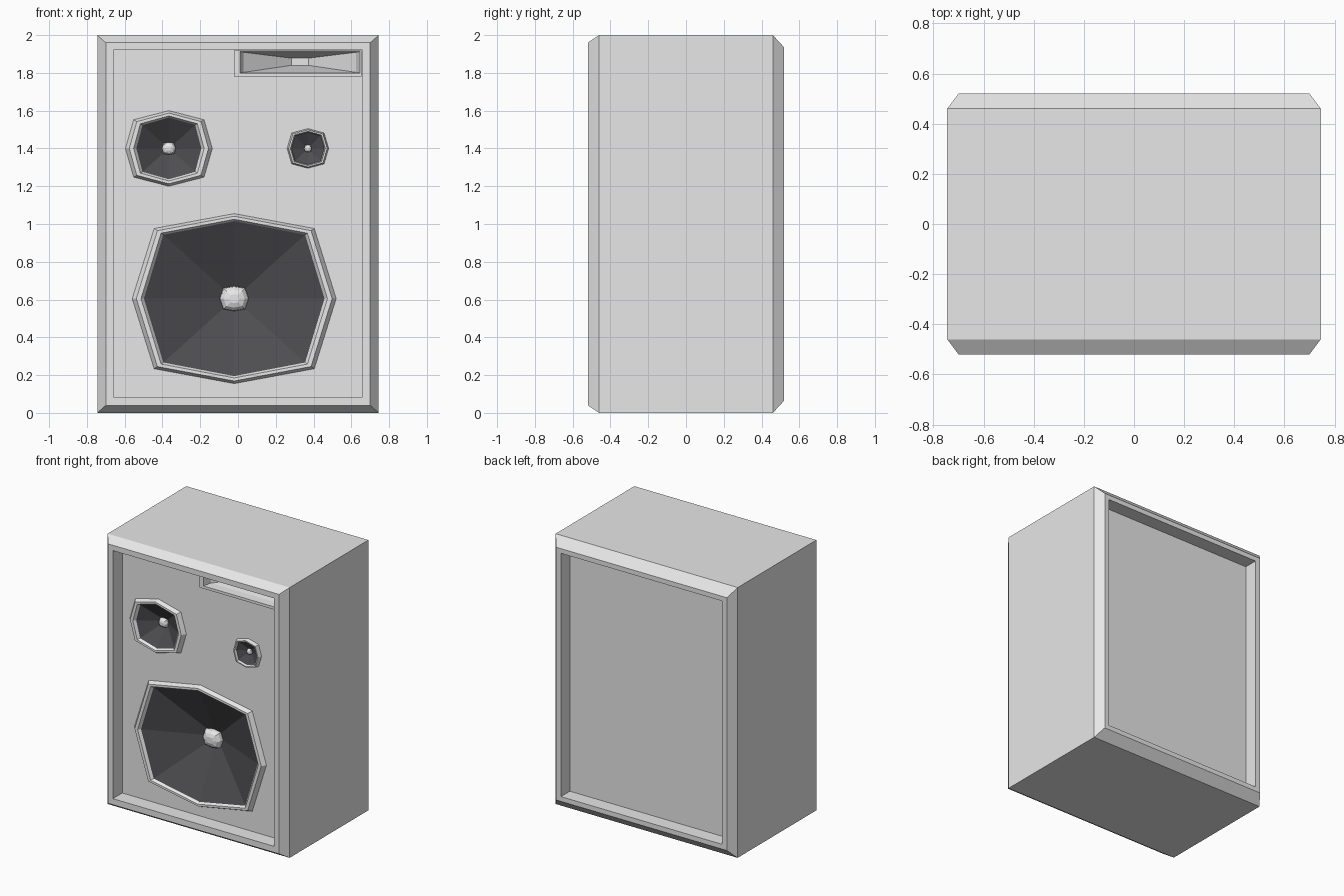
import bpy
import bmesh
from math import cos, sin, pi

cube = bpy.data.objects.get("Cube")
if cube:
    bpy.data.objects.remove(cube, do_unlink=True)


def material(name, rgb):
    m = bpy.data.materials.new(name)
    m.use_nodes = True
    m.diffuse_color = (*rgb, 1)
    m.node_tree.nodes["Principled BSDF"].inputs["Base Color"].default_value = (*rgb, 1)
    return m


GREY = material("light grey", (0.8, 0.8, 0.8))
DARK = material("charcoal cone", (0.075, 0.073, 0.08))

PANEL_Y = -0.41


def rect(x0, x1, z0, z1, y):
    """Rectangle facing the front, counter-clockwise."""
    return [(x0, y, z0), (x1, y, z0), (x1, y, z1), (x0, y, z1)]


def octagon(cx, cz, rx, rz, y, kx=0.71, kz=0.71):
    """Stretched octagon; kx and kz place the diagonal corners."""
    out = []
    for i in range(8):
        c, s = cos(i * pi / 4), sin(i * pi / 4)
        if i % 2:
            c, s = (kx if c > 0 else -kx), (kz if s > 0 else -kz)
        out.append((cx + rx * c, y, cz + rz * s))
    return out


def finish(bm, name, mat):
    mesh = bpy.data.meshes.new(name)
    bm.to_mesh(mesh)
    bm.free()
    mesh.materials.append(mat)
    obj = bpy.data.objects.new(name, mesh)
    bpy.context.collection.objects.link(obj)
    return obj


def loft(name, rings, mat, start=False, end=False):
    """Skin a series of closed rings, from outer to inner, and cap the ends."""
    bm = bmesh.new()
    loops = [[bm.verts.new(p) for p in r] for r in rings]
    for a, b in zip(loops, loops[1:]):
        n = len(a)
        for i in range(n):
            j = (i + 1) % n
            bm.faces.new((a[i], a[j], b[j], b[i]))
    if start:
        bm.faces.new(loops[0][::-1])
    if end:
        bm.faces.new(loops[-1])
    return finish(bm, name, mat)


# Cabinet shell with chamfered ends and recesses at the front and back
loft("cabinet", [
    rect(-0.66, 0.66, 0.10, 1.90, 0.415),
    rect(-0.66, 0.66, 0.10, 1.90, 0.52),
    rect(-0.70, 0.70, 0.065, 1.935, 0.52),
    rect(-0.745, 0.745, 0, 2, 0.46),
    rect(-0.745, 0.745, 0, 2, -0.46),
    rect(-0.70, 0.70, 0.04, 1.96, -0.52),
    rect(-0.66, 0.66, 0.085, 1.92, -0.52),
    rect(-0.66, 0.66, 0.085, 1.92, PANEL_Y),
], GREY, start=True)

holes = []


def speaker(name, cx, cz, outer, inner, cap, depth, corner, cap_height):
    """Rim, cone and dust cap of one driver."""
    (ox, oz), (ix, iz), (cap_x, cap_z) = outer, inner, cap

    def ring(t, y):
        # t runs from the rim's outer edge (0) to the cone's edge (1)
        return octagon(cx, cz, ox + (ix - ox) * t, oz + (iz - oz) * t, y, *corner)

    front = PANEL_Y - 0.03
    loft(name + "_rim", [
        ring(0, PANEL_Y), ring(0.35, front), ring(0.75, front), ring(1, PANEL_Y - 0.012),
    ], GREY)
    holes.append(ring(0.9, PANEL_Y))
    loft(name + "_cone", [
        ring(1, PANEL_Y - 0.012),
        octagon(cx, cz, cap_x * 0.9, cap_z * 0.9, depth, *corner),
    ], DARK, end=True)
    dome = [(1, 0), (0.95, 0.45), (0.72, 0.8), (0.35, 1)]
    loft(name + "_cap", [
        octagon(cx, cz, cap_x * r, cap_z * r, depth - 0.005 - cap_height * h, 0.75, 0.85)
        for r, h in dome
    ], GREY, end=True)


speaker("woofer", -0.02, 0.605, (0.54, 0.45), (0.478, 0.41), (0.077, 0.066),
        -0.25, (0.785, 0.825), 0.05)
speaker("midrange", -0.366, 1.4, (0.23, 0.2), (0.172, 0.163), (0.037, 0.033),
        -0.335, (0.81, 0.76), 0.03)
speaker("tweeter", 0.37, 1.4, (0.11, 0.105), (0.087, 0.086), (0.02, 0.02),
        -0.385, (0.78, 0.78), 0.02)

# Horn: thin frame, short mouth and a flare down to the throat
loft("horn", [
    rect(-0.02, 0.655, 1.78, 1.918, PANEL_Y),
    rect(-0.02, 0.655, 1.78, 1.918, PANEL_Y - 0.01),
    rect(0.01, 0.645, 1.80, 1.912, PANEL_Y - 0.01),
    rect(0.03, 0.625, 1.803, 1.909, PANEL_Y + 0.05),
    rect(0.283, 0.373, 1.84, 1.878, PANEL_Y + 0.25),
], GREY, end=True)
holes.append(rect(0.0, 0.65, 1.79, 1.915, PANEL_Y))

# Front panel with openings for the drivers and the horn
bm = bmesh.new()
edges = []
for loop in [rect(-0.66, 0.66, 0.085, 1.92, PANEL_Y)] + holes:
    verts = [bm.verts.new(p) for p in loop]
    edges += [bm.edges.new((v, verts[i - 1])) for i, v in enumerate(verts)]
bmesh.ops.triangle_fill(bm, edges=edges, use_beauty=True, use_dissolve=False,
                        normal=(0, -1, 0))
for f in bm.faces:
    f.normal_update()
    if f.normal.y > 0:
        f.normal_flip()
finish(bm, "front_panel", GREY)
